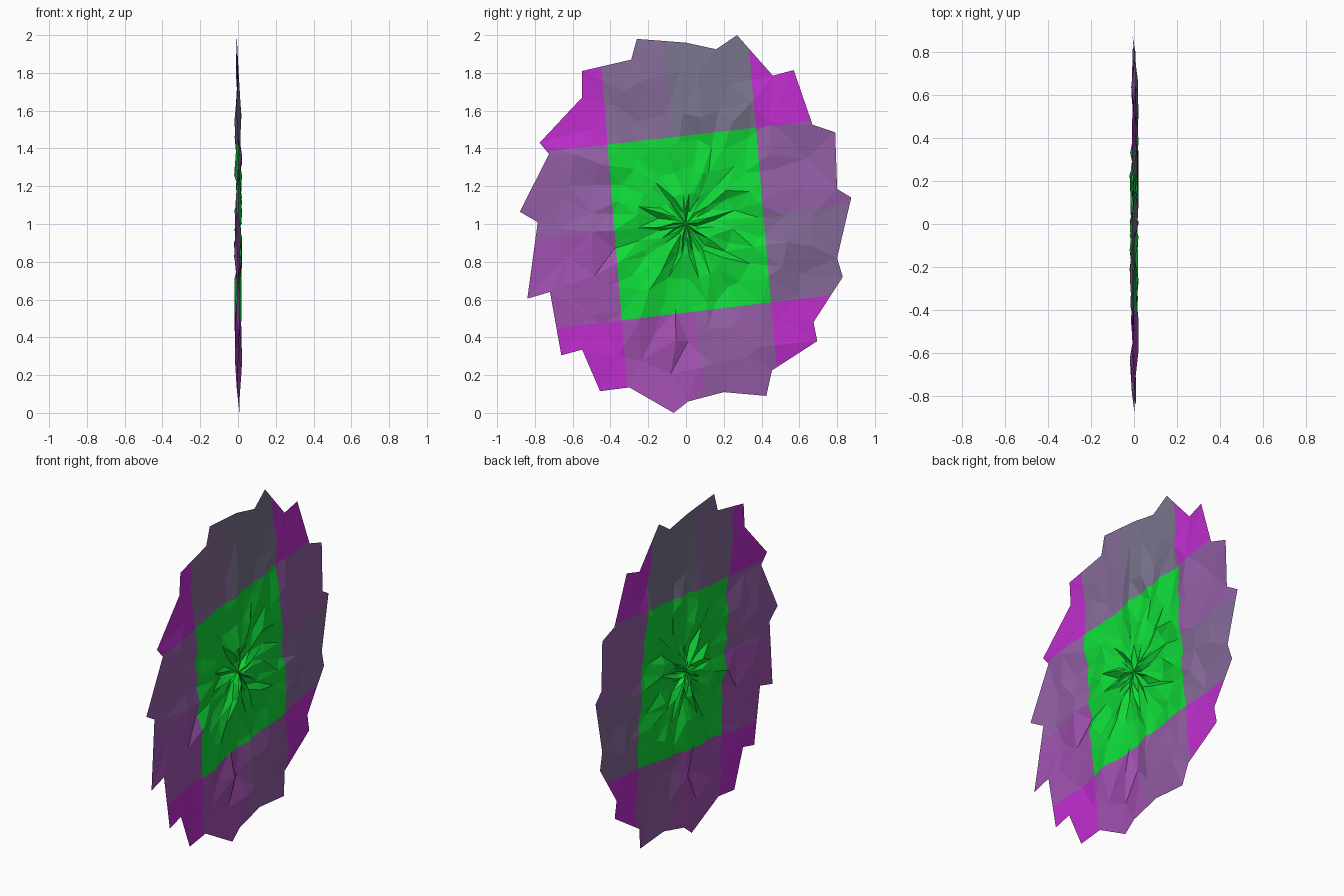
import bpy, bmesh, math, random
from mathutils import Vector

if "Cube" in bpy.data.objects:
    bpy.data.objects.remove(bpy.data.objects["Cube"])

random.seed(4)

# Ragged rim in the y-z plane, clockwise from the top
RIM = [(-.26, 1.98), (0, 1.96), (.16, 1.925), (.27, 2.0), (.46, 1.785), (.57, 1.815),
       (.67, 1.525), (.79, 1.485), (.80, 1.185), (.875, 1.14), (.80, .82), (.83, .72),
       (.675, .48), (.695, .38), (.455, .225), (.425, .09), (.20, .11), (.01, .06),
       (-.065, 0), (-.30, .135), (-.455, .115), (-.55, .335), (-.66, .305), (-.72, .64),
       (-.84, .605), (-.785, 1.01), (-.88, 1.065), (-.725, 1.37), (-.775, 1.43),
       (-.55, 1.67), (-.55, 1.81), (-.29, 1.87)]
N = len(RIM)
CENTRE = Vector((0, 0, 1.0))

# Green window corners: top left, top right, bottom right, bottom left
TL, TR, BR, BL = [Vector((0, y, z)) for y, z in
                  [(-.415, 1.42), (.37, 1.51), (.45, .585), (-.34, .49)]]


def srgb(*rgb):
    lin = [(c / 255 / 12.92) if c < 10 else ((c / 255 + .055) / 1.055) ** 2.4 for c in rgb]
    return (*lin, 1)


COLOURS = [("green window", (16, 218, 56)), ("magenta corner", (190, 45, 205)),
           ("top left mauve", (134, 107, 152)), ("top right slate", (121, 115, 140)),
           ("right upper purple", (146, 94, 166)), ("right lower mauve", (133, 105, 152)),
           ("bottom right purple", (146, 92, 164)), ("bottom left violet", (162, 80, 177)),
           ("left lower violet", (160, 82, 176)), ("left upper purple", (150, 97, 170))]

# Rippled disc: concentric rings with a slight swirl, pushed in and out at random
bm = bmesh.new()
rings = []
for f in (1.0, .8, .62, .45, .3, .17, .07):
    ring = []
    for i, (y, z) in enumerate(RIM):
        d = Vector((0, y, z)) - CENTRE
        if f < 1:                                   # inner rings are even ellipses
            a = math.radians(105) - math.tau * i / N + random.uniform(-.05, .05)
            r = f * random.uniform(.95, 1.05)
            d = Vector((0, .84 * r * math.cos(a), .97 * r * math.sin(a)))
        x = random.uniform(-.022, .022) if f < 1 else random.uniform(-.012, .012)
        ring.append(bm.verts.new(CENTRE + d + Vector((x, 0, 0))))
    rings.append(ring)
for outer, inner in zip(rings, rings[1:]):
    for i in range(N):
        j = (i + 1) % N
        bm.faces.new((outer[i], inner[i], inner[j], outer[j]))
hub = bm.verts.new(CENTRE)
for i in range(N):
    bm.faces.new((rings[-1][i], hub, rings[-1][(i + 1) % N]))
bmesh.ops.triangulate(bm, faces=bm.faces[:])

# Cut lines: the four window edges, then two dividers for the shades
LINES = [(TL, TR), (TR, BR), (BR, BL), (BL, TL),
         (Vector((0, -.12, 1.95)), Vector((0, .1, .1))),
         (Vector((0, -.8, .92)), Vector((0, .85, 1.1)))]


def normal(p, q):
    d = q - p
    return Vector((0, -d.z, d.y))


for p, q in LINES:
    bmesh.ops.bisect_plane(bm, geom=bm.verts[:] + bm.edges[:] + bm.faces[:],
                           dist=1e-5, plane_co=p, plane_no=normal(p, q))

# Colour by which side of each line a face lies on
for face in bm.faces:
    c = face.calc_center_median()
    top, right, bottom, left, east, upper = [(c - p).dot(normal(p, q)) > 0 for p, q in LINES]
    count = top + right + bottom + left
    if count == 0:
        m = 0
    elif count > 1:
        m = 1
    elif top:
        m = 3 if c.y > -.12 + (1.95 - c.z) * .119 else 2
    elif right:
        m = 4 if upper else 5
    elif bottom:
        m = 6 if c.y > .1 - (c.z - .1) * .119 else 7
    else:
        m = 9 if upper else 8
    face.material_index = m

mesh = bpy.data.meshes.new("portal_disc")
bm.to_mesh(mesh)
bm.free()
for name, rgb in COLOURS:
    mat = bpy.data.materials.new(name)
    mat.diffuse_color = srgb(*rgb)
    mat.use_nodes = True
    mat.node_tree.nodes["Principled BSDF"].inputs["Base Color"].default_value = mat.diffuse_color
    mesh.materials.append(mat)
disc = bpy.data.objects.new("portal_disc", mesh)
bpy.context.collection.objects.link(disc)
